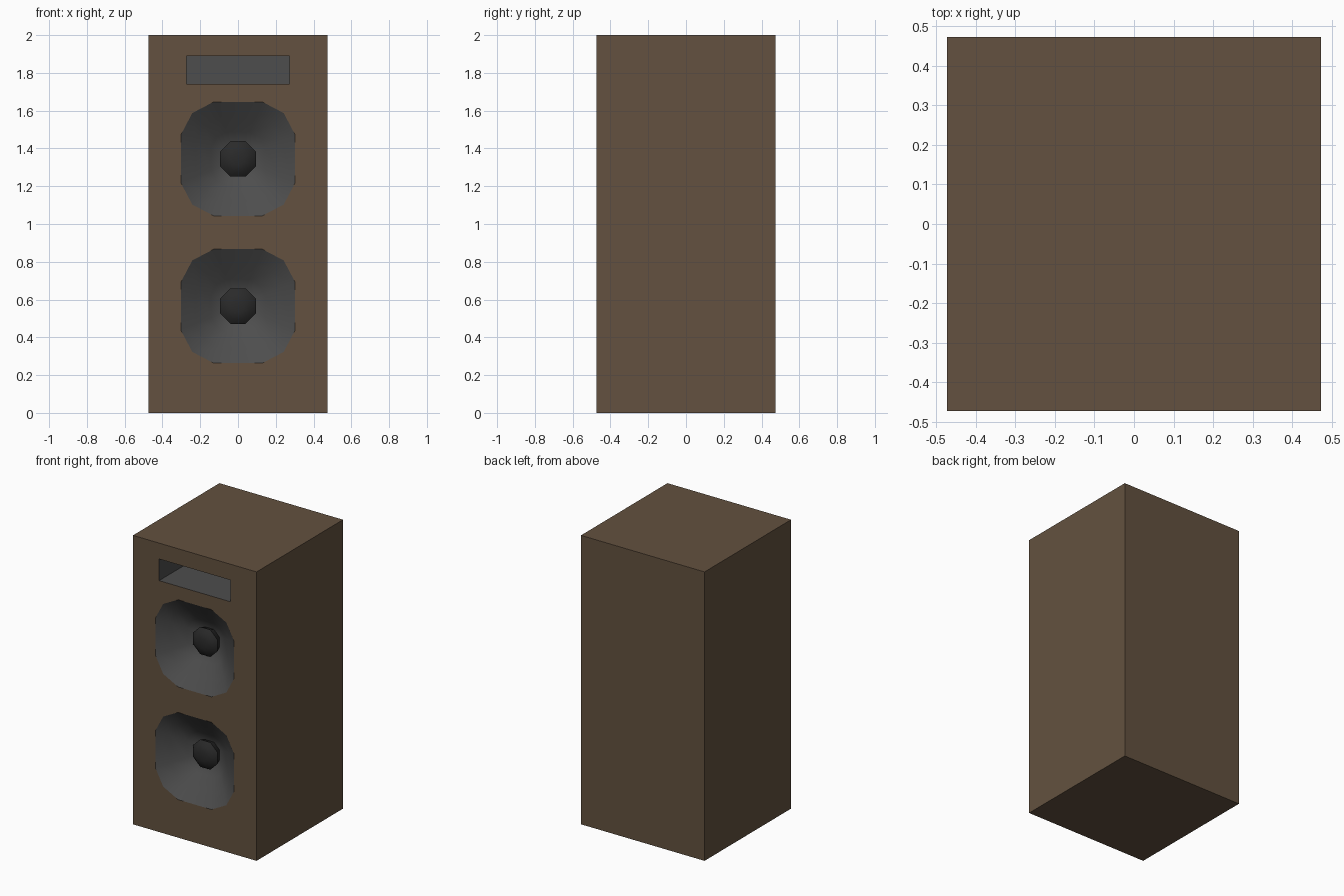
import bpy, bmesh, math

if "Cube" in bpy.data.objects:
    bpy.data.objects.remove(bpy.data.objects["Cube"])

HALF, HEIGHT = 0.473, 2.0
FRONT = -HALF


def material(name, rgb):
    m = bpy.data.materials.new(name)
    m.diffuse_color = (*rgb, 1)
    m.use_nodes = True
    m.node_tree.nodes["Principled BSDF"].inputs["Base Color"].default_value = m.diffuse_color
    return m


WOOD = material("brown_wood", (0.125, 0.083, 0.05))
GREY = material("dark_grey", (0.075, 0.075, 0.075))
BLACK = material("black_rubber", (0.023, 0.023, 0.023))


def finish(bm, name, mat, angle=None):
    me = bpy.data.meshes.new(name)
    bm.to_mesh(me)
    bm.free()
    me.materials.append(mat)
    ob = bpy.data.objects.new(name, me)
    bpy.context.collection.objects.link(ob)
    if angle:
        bpy.ops.object.select_all(action='DESELECT')
        ob.select_set(True)
        bpy.context.view_layer.objects.active = ob
        bpy.ops.object.shade_smooth_by_angle(angle=math.radians(angle))
    return ob


def place(outline, zc, depth=0.0, scale=1.0):
    """Outline (x, z) drawn anticlockwise as seen from the front."""
    return [(x * scale, FRONT + depth, zc + z * scale) for x, z in outline]


def loft(name, outline, zc, rings, mat, angle=None):
    """Skin rings of (depth, scale) from the outer rim inward, then cap."""
    bm = bmesh.new()
    loops = [[bm.verts.new(p) for p in place(outline, zc, d, s)] for d, s in rings]
    n = len(outline)
    for a, b in zip(loops, loops[1:]):
        for i in range(n):
            j = (i + 1) % n
            bm.faces.new((a[i], a[j], b[j], b[i]))
    bm.faces.new(loops[-1])
    return finish(bm, name, mat, angle)


# Outlines: slot rectangle, rounded-square horn, octagonal dome
slot = [(-0.273, -0.075), (0.273, -0.075), (0.273, 0.075), (-0.273, 0.075)]
corner = [(0.302, 0.128), (0.242, 0.242), (0.128, 0.302)]
horn = []
for k in range(4):
    for x, z in corner:
        for _ in range(k):
            x, z = -z, x
        horn.append((x, z))
octagon = [(math.cos(math.pi * (2 * i + 1) / 8), math.sin(math.pi * (2 * i + 1) / 8))
           for i in range(8)]
SLOT_Z, HORN_Z = 1.815, {"upper": 1.345, "lower": 0.565}

# Cabinet: box whose front face is refilled around the openings
bm = bmesh.new()
bmesh.ops.create_cube(bm, size=1)
for v in bm.verts:
    v.co = (v.co.x * 2 * HALF, v.co.y * 2 * HALF, (v.co.z + 0.5) * HEIGHT)
front = min(bm.faces, key=lambda f: f.calc_center_median().y)
edges = list(front.edges)
bmesh.ops.delete(bm, geom=[front], context='FACES_ONLY')
for outline, zc in [(slot, SLOT_Z)] + [(horn, z) for z in HORN_Z.values()]:
    vs = [bm.verts.new(p) for p in place(outline, zc)]
    edges += [bm.edges.new((vs[i - 1], vs[i])) for i in range(len(vs))]
fill = bmesh.ops.triangle_fill(bm, edges=edges, use_beauty=True, normal=(0, -1, 0))
for f in fill["geom"]:
    if isinstance(f, bmesh.types.BMFace):
        f.normal_update()
        if f.normal.y > 0:
            f.normal_flip()
finish(bm, "cabinet", WOOD)

# Port slot
loft("port_slot", slot, SLOT_Z, [(0, 1), (0.3, 1)], GREY)

# Drivers: recessed horn with a domed centre cap
for name, z in HORN_Z.items():
    loft(name + "_horn", horn, z, [(0, 1), (0.06, 0.74), (0.12, 0.47), (0.165, 0.25)], GREY, 35)
    loft(name + "_dome", octagon, z,
         [(0.17, 0.08), (0.115, 0.102), (0.092, 0.075), (0.082, 0.035)], BLACK, 60)
